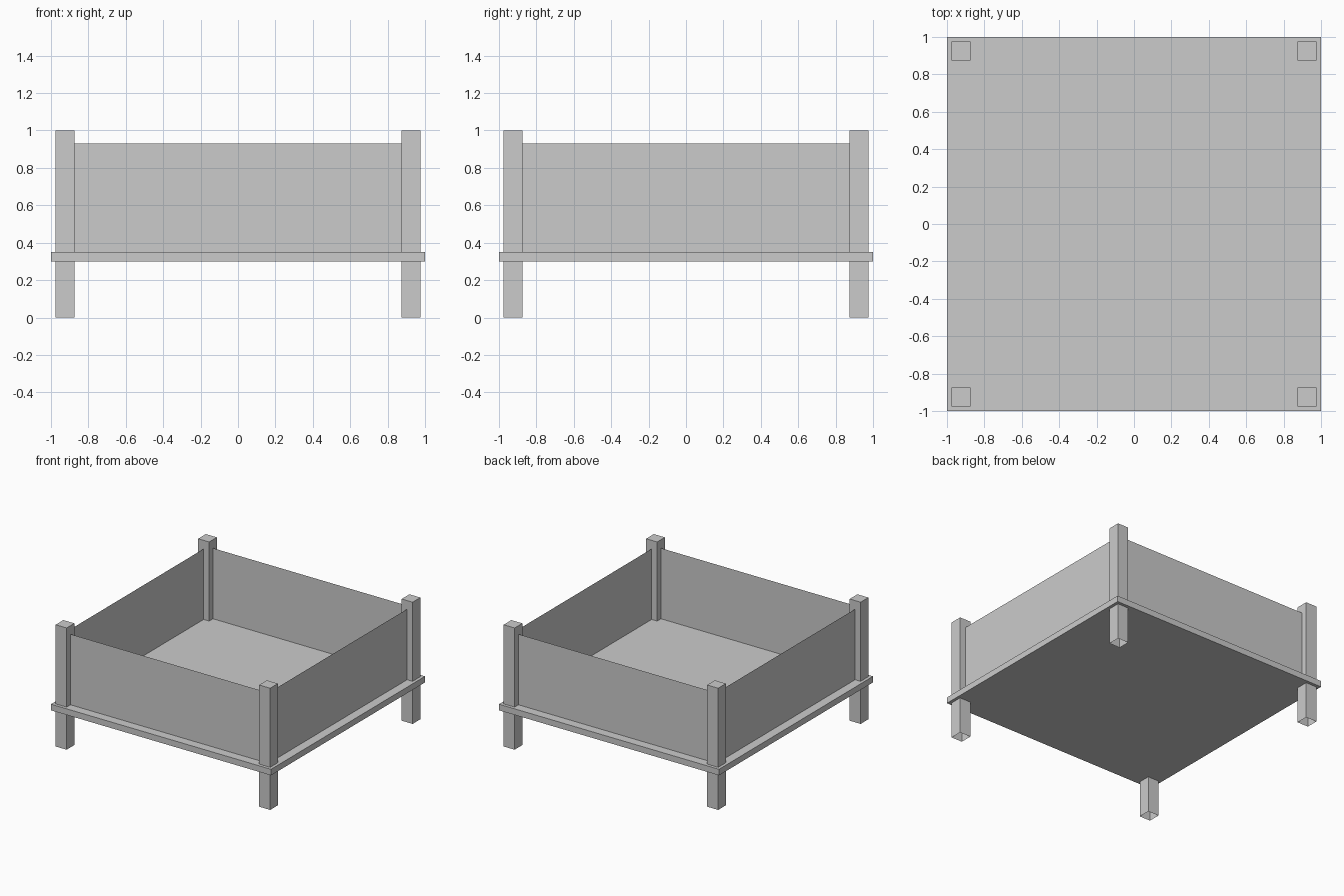
import bpy, bmesh
from math import pi
from mathutils import Matrix, Vector

if "Cube" in bpy.data.objects:
    bpy.data.objects.remove(bpy.data.objects["Cube"])


def finish(name, bm):
    mesh = bpy.data.meshes.new(name)
    bm.to_mesh(mesh)
    bm.free()
    obj = bpy.data.objects.new(name, mesh)
    bpy.context.collection.objects.link(obj)
    return obj


def box(name, center, size, open_bottom=False):
    bm = bmesh.new()
    bmesh.ops.create_cube(bm, size=1)
    bmesh.ops.scale(bm, vec=size, verts=bm.verts)
    bmesh.ops.translate(bm, vec=center, verts=bm.verts)
    if open_bottom:
        bm.normal_update()
        low = [f for f in bm.faces if f.normal.z < -0.9]
        bmesh.ops.delete(bm, geom=low, context='FACES_ONLY')
    return finish(name, bm)


POST = 0.925            # post centre offset
POST_W = 0.10
SPAN = POST - POST_W / 2
LOW, HIGH = 0.35, 0.93  # panel bottom and top

# Floor slab
box("floor_slab", (0, 0, 0.325), (2, 2, 0.05))

# Corner posts, open underneath
for ylabel, sy in (("front", -1), ("back", 1)):
    for xlabel, sx in (("left", -1), ("right", 1)):
        box(f"{ylabel}_{xlabel}_post", (sx * POST, sy * POST, 0.5),
            (POST_W, POST_W, 1), open_bottom=True)

# Thin side panels running between the post centrelines
for i, side in enumerate(("front", "right", "back", "left")):
    bm = bmesh.new()
    turn = Matrix.Rotation(i * pi / 2, 3, 'Z')
    corners = ((-SPAN, LOW), (SPAN, LOW), (SPAN, HIGH), (-SPAN, HIGH))
    bm.faces.new([bm.verts.new(turn @ Vector((x, -POST, z))) for x, z in corners])
    finish(f"{side}_panel", bm)
